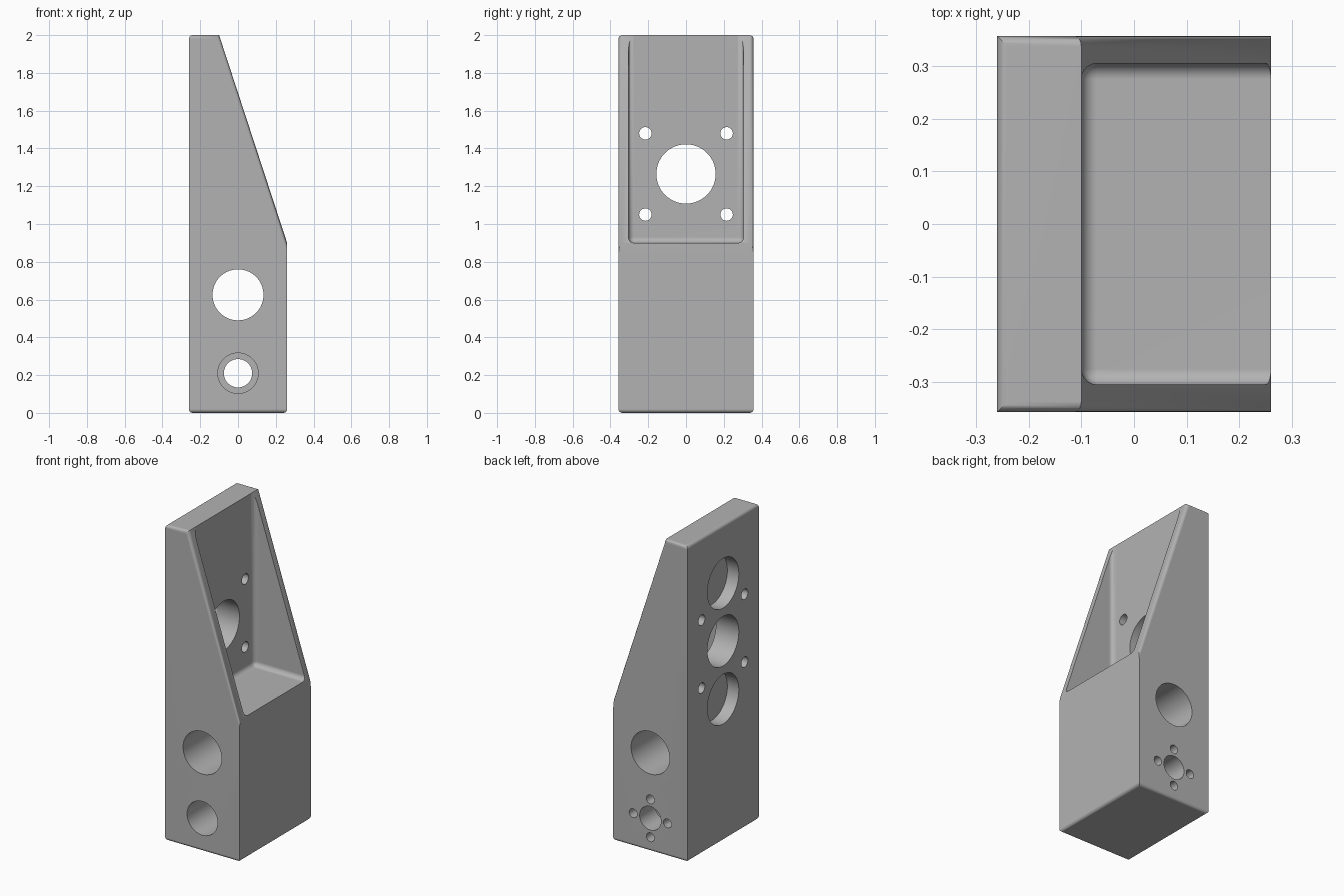
import bpy, bmesh
from mathutils import Matrix, Vector

default = bpy.data.objects.get("Cube")
if default:
    bpy.data.objects.remove(default, do_unlink=True)

HALF_X, HALF_Y = 0.26, 0.357
WALL_X, LEDGE_Z = -0.1, 0.9

grey = bpy.data.materials.new("plain grey")
grey.use_nodes = True
color = (0.45, 0.45, 0.45, 1)
grey.diffuse_color = color
grey.node_tree.nodes["Principled BSDF"].inputs["Base Color"].default_value = color


def make_object(name, bm, cutter=False):
    bmesh.ops.recalc_face_normals(bm, faces=bm.faces[:])
    mesh = bpy.data.meshes.new(name)
    bm.to_mesh(mesh)
    bm.free()
    mesh.materials.append(grey)
    obj = bpy.data.objects.new(name, mesh)
    bpy.context.collection.objects.link(obj)
    if cutter:
        obj.hide_render = True
    return obj


def round_edges(bm, edges, radius):
    bmesh.ops.bevel(bm, geom=edges, offset=radius, segments=5,
                    affect='EDGES', profile=0.5, clamp_overlap=True)


# Tapered body: side profile extruded across the depth
bm = bmesh.new()
profile = [(-HALF_X, 0), (HALF_X, 0), (HALF_X, LEDGE_Z), (WALL_X, 2), (-HALF_X, 2)]
face = bm.faces.new([bm.verts.new((x, -HALF_Y, z)) for x, z in profile])
ext = bmesh.ops.extrude_face_region(bm, geom=[face])
bmesh.ops.translate(bm, vec=(0, 2 * HALF_Y, 0),
                    verts=[v for v in ext["geom"] if isinstance(v, bmesh.types.BMVert)])


def is_rounded(edge):
    a, b = (v.co for v in edge.verts)
    along_y = abs(a.y - b.y) > 0.1
    if along_y:
        mid = (a + b) / 2
        return mid.z < 0.01 or (mid.z > 1.9 and mid.x < -0.2)
    return abs(a.x - b.x) > 0.01


round_edges(bm, [e for e in bm.edges if is_rounded(e)], 0.02)
body = make_object("bracket_body", bm)


def cut(cutter):
    mod = body.modifiers.new(cutter.name, 'BOOLEAN')
    mod.operation, mod.solver, mod.object = 'DIFFERENCE', 'EXACT', cutter
    bpy.context.view_layer.objects.active = body
    bpy.ops.object.modifier_apply(modifier=mod.name)
    bpy.data.objects.remove(cutter, do_unlink=True)


def drill(name, start, end, radius, sides=48):
    start, end = Vector(start), Vector(end)
    axis = end - start
    bm = bmesh.new()
    turn = axis.to_track_quat('Z', 'Y').to_matrix().to_4x4()
    bmesh.ops.create_cone(bm, cap_ends=True, segments=sides, radius1=radius, radius2=radius,
                          depth=axis.length,
                          matrix=Matrix.Translation((start + end) / 2) @ turn)
    cut(make_object(name, bm, cutter=True))


# Open pocket with filleted inner corners
bm = bmesh.new()
low, high = Vector((WALL_X, -0.305, LEDGE_Z)), Vector((1, 0.305, 3))
size = high - low
bmesh.ops.create_cube(bm, size=1, matrix=Matrix.Translation((low + high) / 2)
                      @ Matrix.Diagonal((*size, 1)))
round_edges(bm, bm.edges[:], 0.03)
cut(make_object("pocket_cutter", bm, cutter=True))

# Upright wall: central bore, four screw holes, two blind recesses
MID_Z = 1.265
drill("wall_bore", (-0.5, 0, MID_Z), (0, 0, MID_Z), 0.157, 64)
for side in (-1, 1):
    for level in (-1, 1):
        y, z = side * 0.215, MID_Z + level * 0.215
        drill("wall_screw_hole", (-0.5, y, z), (0, y, z), 0.033, 24)
    z = MID_Z + side * 0.367
    drill("wall_recess", (-0.5, 0, z), (-HALF_X + 0.08, 0, z), 0.157, 64)

# Base: cross bore, stepped bore and blind screw holes on the back
drill("cross_bore", (0, -0.5, 0.625), (0, 0.5, 0.625), 0.135, 64)
drill("stepped_bore_narrow", (0, -0.5, 0.21), (0, 0.5, 0.21), 0.075)
drill("stepped_bore_wide", (0, -0.5, 0.21), (0, 0.2, 0.21), 0.107)
for dx, dz in ((1, 0), (-1, 0), (0, 1), (0, -1)):
    x, z = dx * 0.12, 0.21 + dz * 0.12
    drill("back_screw_hole", (x, 0.5, z), (x, HALF_Y - 0.1, z), 0.028, 24)

# Smooth the rounded edges and keep the corners crisp
bpy.ops.object.select_all(action='DESELECT')
body.select_set(True)
bpy.context.view_layer.objects.active = body
bpy.ops.object.shade_smooth_by_angle(angle=0.6)
weighted = body.modifiers.new("weighted_normals", 'WEIGHTED_NORMAL')
weighted.keep_sharp = True
